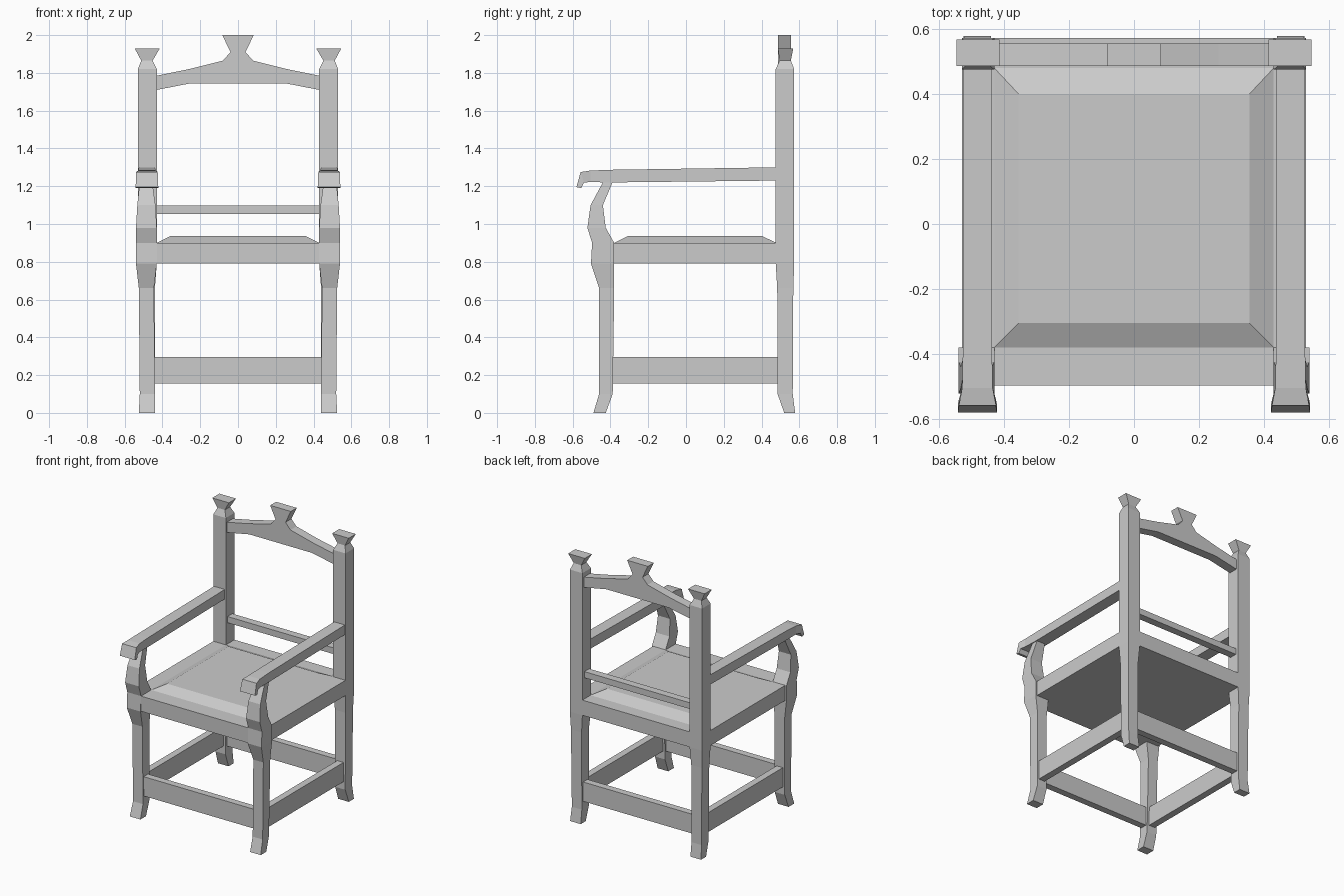
import bpy, bmesh


def finish(name, bm, mirror=False):
    bmesh.ops.recalc_face_normals(bm, faces=bm.faces)
    me = bpy.data.meshes.new(name)
    bm.to_mesh(me)
    bm.free()
    ob = bpy.data.objects.new(name, me)
    bpy.context.collection.objects.link(ob)
    if mirror:
        ob.modifiers.new("mirror_x", 'MIRROR')
    return ob


def loft(name, rings, mirror=False):
    """Skin a list of four-cornered rings and cap both ends."""
    bm = bmesh.new()
    loops = [[bm.verts.new(p) for p in ring] for ring in rings]
    for a, b in zip(loops, loops[1:]):
        for i in range(len(a)):
            j = (i + 1) % len(a)
            bm.faces.new((a[i], a[j], b[j], b[i]))
    bm.faces.new(loops[0])
    bm.faces.new(loops[-1])
    return finish(name, bm, mirror)


def level(z, x0, x1, y0, y1):
    return [(x0, y0, z), (x1, y0, z), (x1, y1, z), (x0, y1, z)]


def post(name, sections, mirror=True):
    return loft(name, [level(*s) for s in sections], mirror)


def box(name, x0, x1, y0, y1, z0, z1, mirror=False):
    return post(name, [(z0, x0, x1, y0, y1), (z1, x0, x1, y0, y1)], mirror)


# Back posts with flared finials: z, x range, y range
post("back_post", [
    (0.00, 0.44, 0.525, 0.52, 0.578),
    (0.10, 0.44, 0.52, 0.485, 0.565),
    (0.66, 0.44, 0.525, 0.483, 0.568),
    (0.79, 0.43, 0.53, 0.475, 0.573),
    (1.82, 0.43, 0.53, 0.475, 0.573),
    (1.865, 0.452, 0.512, 0.495, 0.555),
    (1.93, 0.414, 0.547, 0.487, 0.568)])

# Front legs running up into the curved arm supports
post("front_leg", [
    (0.00, 0.44, 0.525, -0.49, -0.425),
    (0.10, 0.44, 0.52, -0.46, -0.388),
    (0.66, 0.445, 0.525, -0.46, -0.38),
    (0.79, 0.43, 0.54, -0.503, -0.38),
    (0.90, 0.43, 0.54, -0.497, -0.38),
    (0.98, 0.43, 0.54, -0.522, -0.425),
    (1.10, 0.437, 0.533, -0.505, -0.44),
    (1.23, 0.455, 0.52, -0.435, -0.385)])

# Arms with drooping flared ends: y, z range, half width
arm = [(0.48, 1.23, 1.30, 0.043), (-0.40, 1.22, 1.287, 0.045),
       (-0.505, 1.222, 1.283, 0.047)]
rings = [[(0.482 - w, y, z0), (0.482 + w, y, z0),
          (0.482 + w, y, z1), (0.482 - w, y, z1)] for y, z0, z1, w in arm]
for (yb, zb), (yt, zt), w in [((-0.54, 1.22), (-0.558, 1.275), 0.057),
                              ((-0.555, 1.19), (-0.58, 1.195), 0.06)]:
    rings.append([(0.482 - w, yb, zb), (0.482 + w, yb, zb),
                  (0.482 + w, yt, zt), (0.482 - w, yt, zt)])
loft("armrest", rings, True)

# Seat frame and bevelled cushion
box("seat_frame", -0.53, 0.53, -0.497, 0.573, 0.79, 0.90)
post("seat_cushion", [(0.895, -0.43, 0.43, -0.38, 0.48),
                      (0.90, -0.43, 0.43, -0.38, 0.48),
                      (0.937, -0.355, 0.355, -0.305, 0.40)], False)

# Stretchers between the legs
box("front_stretcher", -0.455, 0.455, -0.45, -0.40, 0.155, 0.295)
box("back_stretcher", -0.455, 0.455, 0.50, 0.55, 0.155, 0.295)
box("side_stretcher", 0.457, 0.507, -0.40, 0.50, 0.155, 0.295, True)

# Low back rail
box("back_rail", -0.44, 0.44, 0.495, 0.55, 1.053, 1.098)

# Crest rail: front outline extruded through its depth
right = [(0.25, 1.745), (0.44, 1.708), (0.44, 1.783), (0.26, 1.82),
         (0.08, 1.865), (0.04, 1.91), (0.083, 2.0)]
outline = right + [(-x, z) for x, z in reversed(right)]
loft("crest_rail", [[(x, y, z) for x, z in outline] for y in (0.487, 0.555)])
